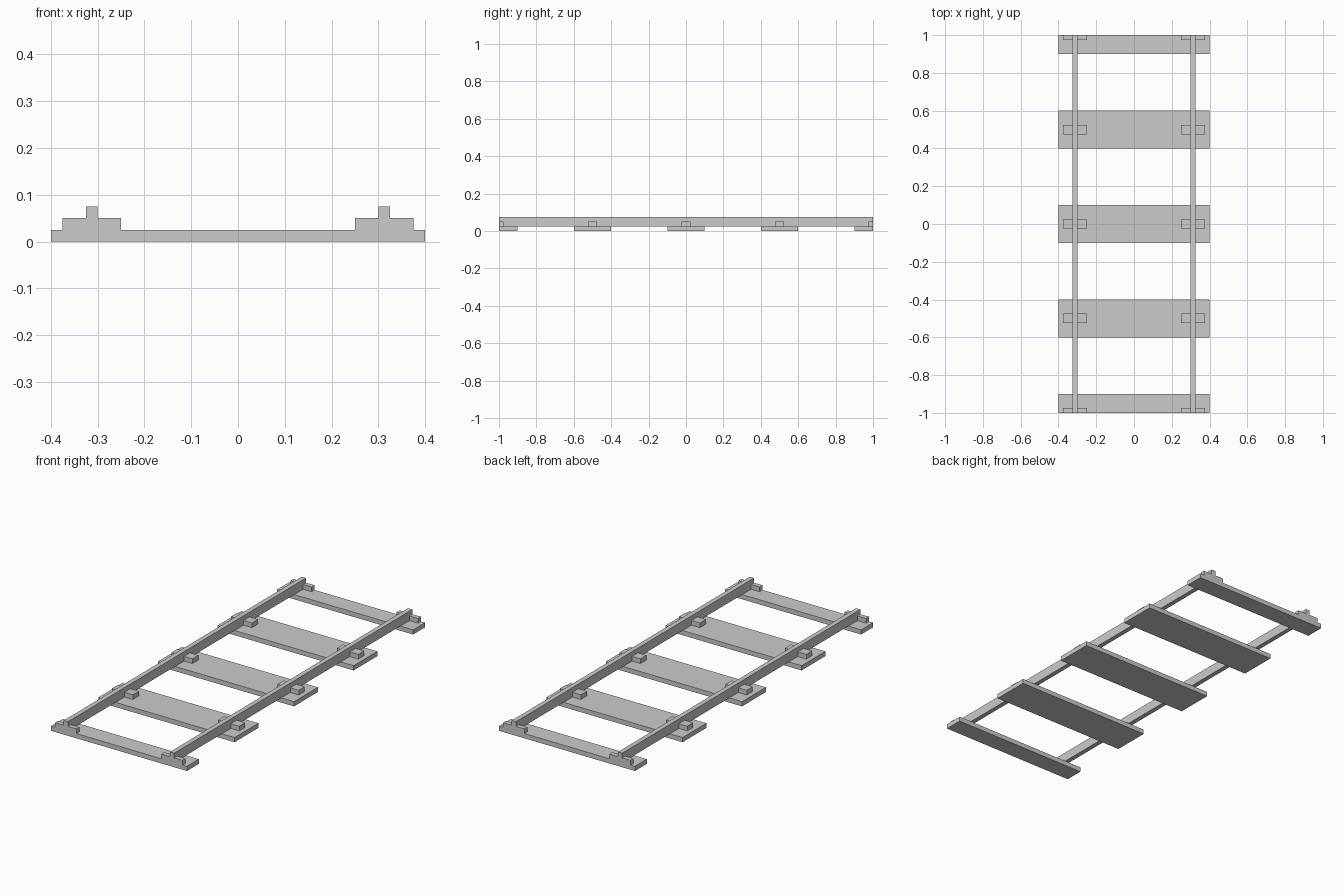
import bpy

if "Cube" in bpy.data.objects:
    bpy.data.objects.remove(bpy.data.objects["Cube"])


def box(name, x, y, z):
    """Box from (min, max) ranges on each axis."""
    bpy.ops.mesh.primitive_cube_add(
        size=1, location=[(a + b) / 2 for a, b in (x, y, z)])
    ob = bpy.context.object
    ob.name = name
    ob.scale = [b - a for a, b in (x, y, z)]
    bpy.ops.object.transform_apply(location=False, rotation=False, scale=True)
    return ob


def span(centre, half):
    """Range along the track, cut off at the ends of the section."""
    return max(centre - half, -1), min(centre + half, 1)


def sided(a, b, side):
    return tuple(sorted((a * side, b * side)))


# Rails
for side, label in ((-1, "left"), (1, "right")):
    box(f"rail_{label}", sided(0.30, 0.325, side), (-1, 1), (0.025, 0.075))

# Sleepers, the end ones halved, with rail clips on both sides of each rail
for i in range(5):
    y = -1 + 0.5 * i
    box(f"sleeper_{i + 1}", (-0.4, 0.4), span(y, 0.1), (0, 0.025))
    for side, label in ((-1, "left"), (1, "right")):
        for part, a, b in (("inner", 0.25, 0.30), ("outer", 0.325, 0.375)):
            box(f"rail_clip_{label}_{part}_{i + 1}",
                sided(a, b, side), span(y, 0.025), (0.025, 0.05))
